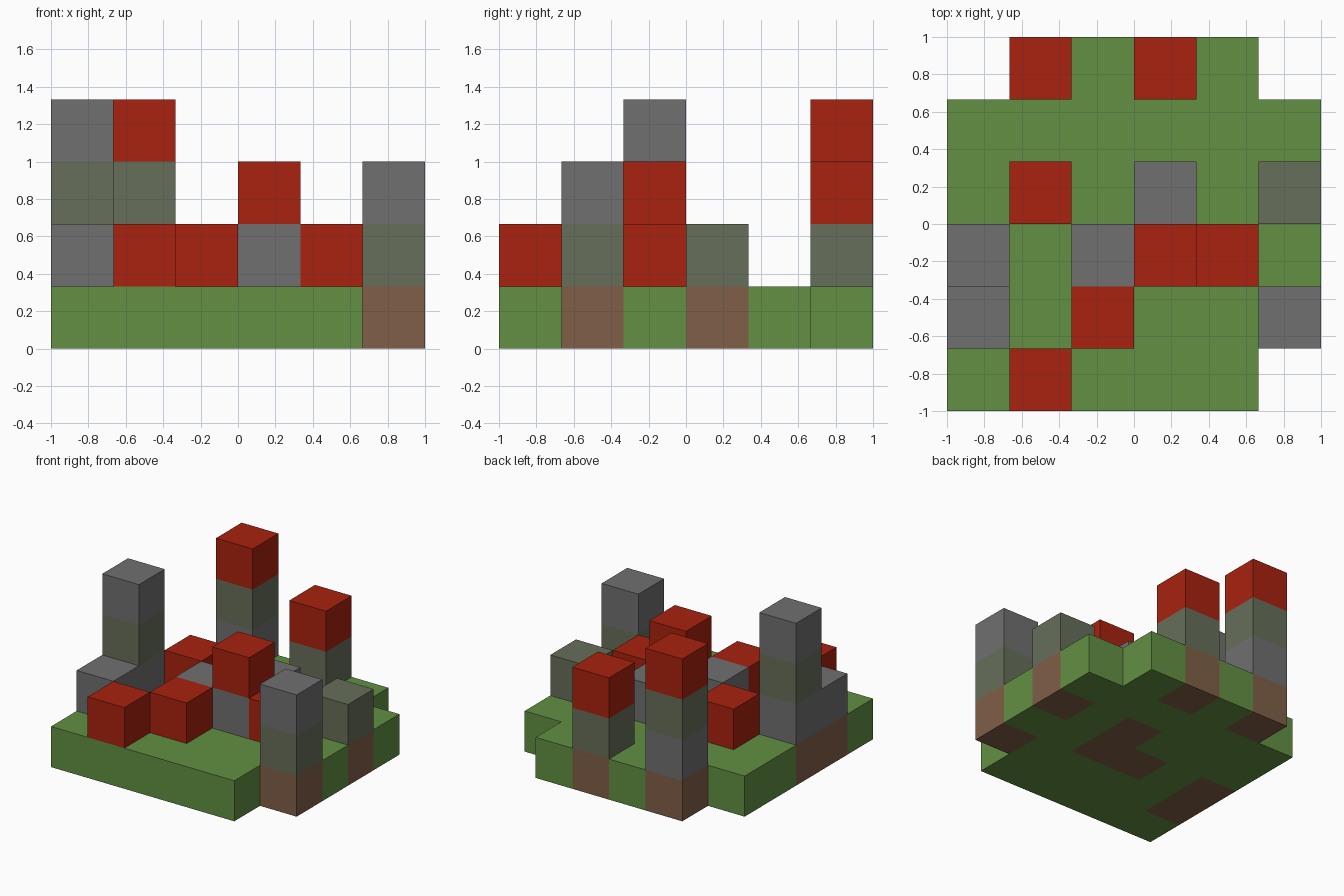
import bpy
import bmesh
from mathutils import Vector

cube = bpy.data.objects.get("Cube")
if cube:
    bpy.data.objects.remove(cube, do_unlink=True)

CELL = 1 / 3
COLOURS = {
    "G": ("grass_green", (0.122, 0.279, 0.055)),
    "B": ("earth_brown", (0.216, 0.114, 0.065)),
    "S": ("stone_grey", (0.162, 0.162, 0.162)),
    "M": ("mossy_stone", (0.133, 0.156, 0.102)),
    "R": ("brick_red", (0.392, 0.016, 0.0045)),
}
KEYS = list(COLOURS)

# Block stacks from bottom to top; rows run back to front, "-" is empty ground
PLAN = """
-   BSMR  G   BMR  G   -
G   G     G   G    G   G
G   GR    G   BS   G   BM
BSMS G    BS  BSR  GR  G
BS  G     GR  G    G   BMS
G   GR    G   G    G   -
"""


def make_material(name, rgb):
    mat = bpy.data.materials.new(name)
    mat.use_nodes = True
    mat.diffuse_color = (*rgb, 1)
    bsdf = mat.node_tree.nodes["Principled BSDF"]
    bsdf.inputs["Base Color"].default_value = (*rgb, 1)
    bsdf.inputs["Roughness"].default_value = 0.9
    return mat


MATERIALS = [make_material(*COLOURS[k]) for k in KEYS]

# Turn the plan into a dictionary of cell -> colour letter
blocks = {}
rows = [line.split() for line in PLAN.strip().splitlines()]
for y, row in enumerate(reversed(rows)):
    for x, stack in enumerate(row):
        for z, letter in enumerate(stack.replace("-", "")):
            blocks[x, y, z] = letter


def add_block(bm, cell, letter):
    """Add the outer faces of one block, skipping those against a neighbour."""
    for axis in range(3):
        for sign in (-1, 1):
            n = Vector((0, 0, 0))
            n[axis] = sign
            if tuple(int(c + d) for c, d in zip(cell, n)) in blocks:
                continue
            u = Vector((0, 0, 0))
            u[(axis + 1) % 3] = 1
            v = n.cross(u)
            mid = Vector(cell) + Vector((0.5, 0.5, 0.5)) + n / 2
            corners = [mid + (a * u + b * v) / 2
                       for a, b in ((-1, -1), (1, -1), (1, 1), (-1, 1))]
            face = bm.faces.new([bm.verts.new(c * CELL - Vector((1, 1, 0)))
                                 for c in corners])
            face.material_index = KEYS.index(letter)


def build(name, cells):
    bm = bmesh.new()
    for cell in cells:
        add_block(bm, cell, blocks[cell])
    bmesh.ops.remove_doubles(bm, verts=bm.verts, dist=0.001)
    mesh = bpy.data.meshes.new(name)
    bm.to_mesh(mesh)
    bm.free()
    for mat in MATERIALS:
        mesh.materials.append(mat)
    obj = bpy.data.objects.new(name, mesh)
    bpy.context.collection.objects.link(obj)


# Ground slab of grass and earth blocks
build("ground", [c for c in blocks if c[2] == 0])

# One object for each stack standing on the ground
for x, y in sorted({c[:2] for c in blocks if c[2] > 0}):
    stack = [c for c in blocks if c[:2] == (x, y) and c[2] > 0]
    kind = "tower" if len(stack) > 1 else "block"
    build(f"{kind}_column_{x}_row_{y}", stack)
